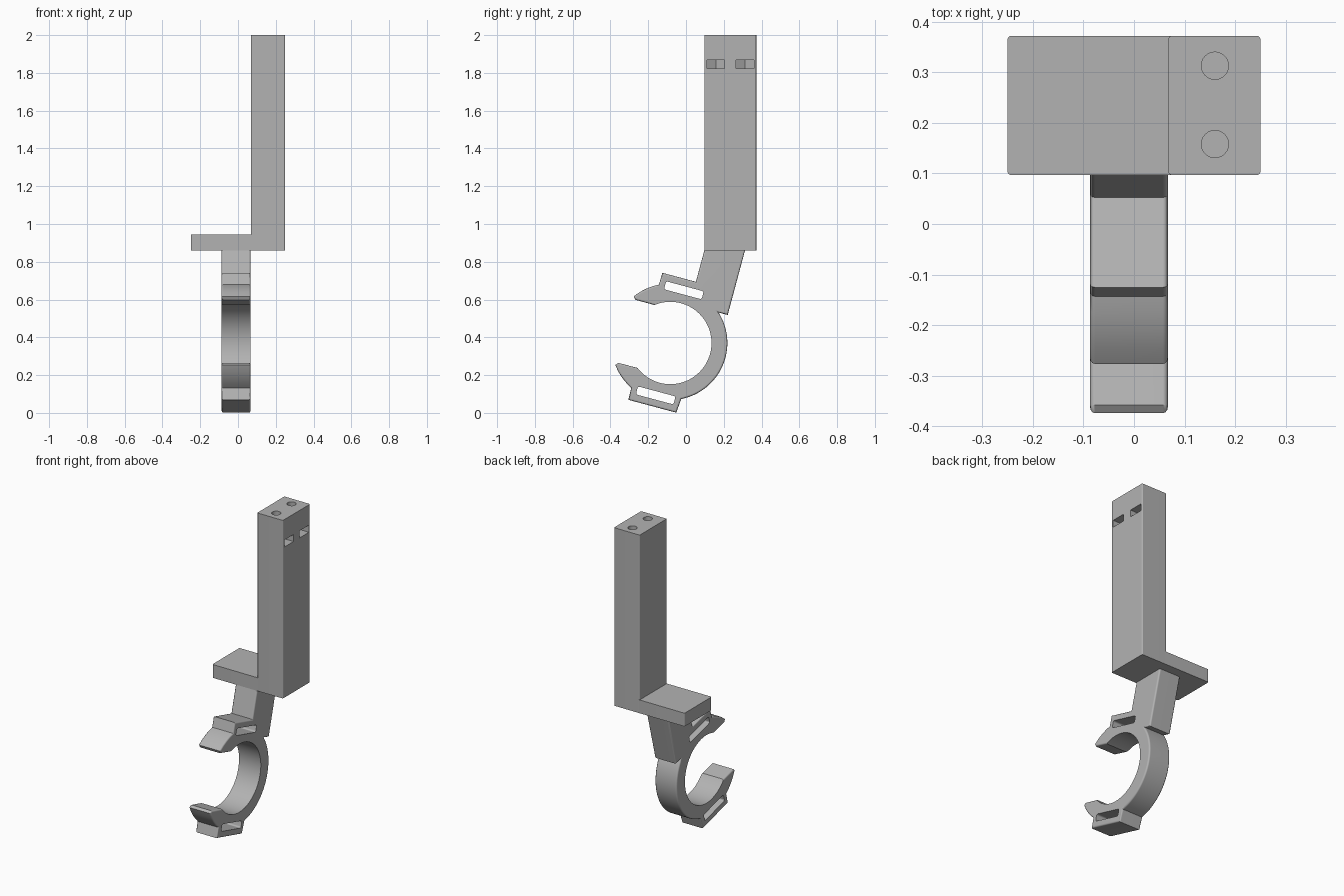
import bpy, bmesh
from math import sin, cos, radians, pi
from mathutils import Vector

if "Cube" in bpy.data.objects:
    bpy.data.objects.remove(bpy.data.objects["Cube"], do_unlink=True)

grey = bpy.data.materials.new("plastic_grey")
grey.use_nodes = True
GREY = (0.45, 0.45, 0.45, 1)
grey.diffuse_color = GREY
grey.node_tree.nodes["Principled BSDF"].inputs["Base Color"].default_value = GREY

# Clip frame: u points out of the ring opening, v across it, tilted about x
CENTRE_Y, CENTRE_Z, TILT = -0.083, 0.37, radians(165)
R_IN, R_OUT = 0.218, 0.302


def clip_frame(u, v, x):
    return Vector((x, CENTRE_Y + u * cos(TILT) + v * sin(TILT),
                   CENTRE_Z + u * sin(TILT) - v * cos(TILT)))


def upright(a, b, h):
    return Vector((a, b, h))


def arc(radius, start, end, steps, centre=(0, 0)):
    angles = [radians(start + (end - start) * i / steps) for i in range(steps + 1)]
    return [(centre[0] + radius * cos(t), centre[1] + radius * sin(t)) for t in angles]


def rounded_rect(a0, a1, b0, b1, r):
    pts = []
    for i, c in enumerate([(a1 - r, b1 - r), (a0 + r, b1 - r), (a0 + r, b0 + r), (a1 - r, b0 + r)]):
        pts += arc(r, 90 * i, 90 * i + 90, 4, c)
    return pts


def prism(name, pts, frame, lo, hi, soften=None):
    """Extrude a flat outline; soften(edge midpoint) picks rim edges to round."""
    bm = bmesh.new()
    n = len(pts)
    rims = [[bm.verts.new(frame(a, b, h)) for a, b in pts] for h in (lo, hi)]
    caps = [bm.faces.new(rim) for rim in rims]
    for i in range(n):
        j = (i + 1) % n
        bm.faces.new((rims[0][i], rims[0][j], rims[1][j], rims[1][i]))
    bmesh.ops.recalc_face_normals(bm, faces=bm.faces)
    if soften:
        edges = [e for f in caps for e in f.edges
                 if soften((e.verts[0].co + e.verts[1].co) / 2)]
        bmesh.ops.bevel(bm, geom=edges, offset=0.01, segments=3, profile=0.5,
                        affect='EDGES', clamp_overlap=False)
    mesh = bpy.data.meshes.new(name)
    bm.to_mesh(mesh)
    bm.free()
    mesh.materials.append(grey)
    obj = bpy.data.objects.new(name, mesh)
    bpy.context.collection.objects.link(obj)
    return obj


def activate(obj):
    bpy.ops.object.select_all(action='DESELECT')
    obj.select_set(True)
    bpy.context.view_layer.objects.active = obj


def cut(obj, cutter):
    cutter.hide_render = True
    mod = obj.modifiers.new("cut", 'BOOLEAN')
    mod.operation, mod.solver, mod.object = 'DIFFERENCE', 'EXACT', cutter
    activate(obj)
    bpy.ops.object.modifier_apply(modifier=mod.name)
    bpy.data.objects.remove(cutter, do_unlink=True)


def finish(obj):
    activate(obj)
    bpy.ops.object.shade_smooth_by_angle(angle=radians(35))
    mod = obj.modifiers.new("even_shading", 'WEIGHTED_NORMAL')
    mod.keep_sharp = True


# Clip outline: shared lip, then arm side above and plain block below
BLOCK = 0.348
lip = [(0.238, 0.173), (0.251, 0.188), (0.226, 0.219), (0.197, 0.245),
       (0.167, 0.267), (0.138, 0.283), (0.137, BLOCK)]
arm = [(-0.047, BLOCK), (-0.047, 0.59), (-0.255, 0.59), (-0.255, 0.222)]
lower = lip + [(-0.126, BLOCK)]
outline = (arc(R_IN, -52.3, -307.7, 64) + lip + arm
           + arc(R_OUT, 132.7, 244, 32)
           + [(u, -v) for u, v in reversed(lower)])


def outside_ring(p):
    return Vector((p.y - CENTRE_Y, p.z - CENTRE_Z)).length > R_IN + 0.002


clip = prism("ring_clip_and_arm", outline, clip_frame, -0.087, 0.067, outside_ring)

# Tie slots through both blocks
for side in (1, -1):
    v = side * 0.288
    slot = rounded_rect(-0.1, 0.106, v - 0.022, v + 0.022, 0.01)
    cut(clip, prism("slot_cutter", slot, clip_frame, -0.2, 0.2))

# Ledge and tall post
Y0, Y1 = 0.097, 0.372
ledge = prism("ledge", rounded_rect(-0.25, 0.08, Y0, Y1, 0.007), upright, 0.86, 0.945)
post = prism("post", rounded_rect(0.068, 0.25, Y0, Y1, 0.007), upright, 0.86, 2.0)

# Screw holes from the top with pointed nut pockets open to the left side
for y in (0.158, 0.313):
    cut(post, prism("hole_cutter", arc(0.027, 0, 345, 23, (0.16, y)), upright, 1.7, 2.1))
    w = 0.047
    pocket = [(0.105, y), (0.132, y - w), (0.3, y - w), (0.3, y + w), (0.132, y + w)]
    cut(post, prism("pocket_cutter", pocket, upright, 1.824, 1.869))

for part in (clip, ledge, post):
    finish(part)
